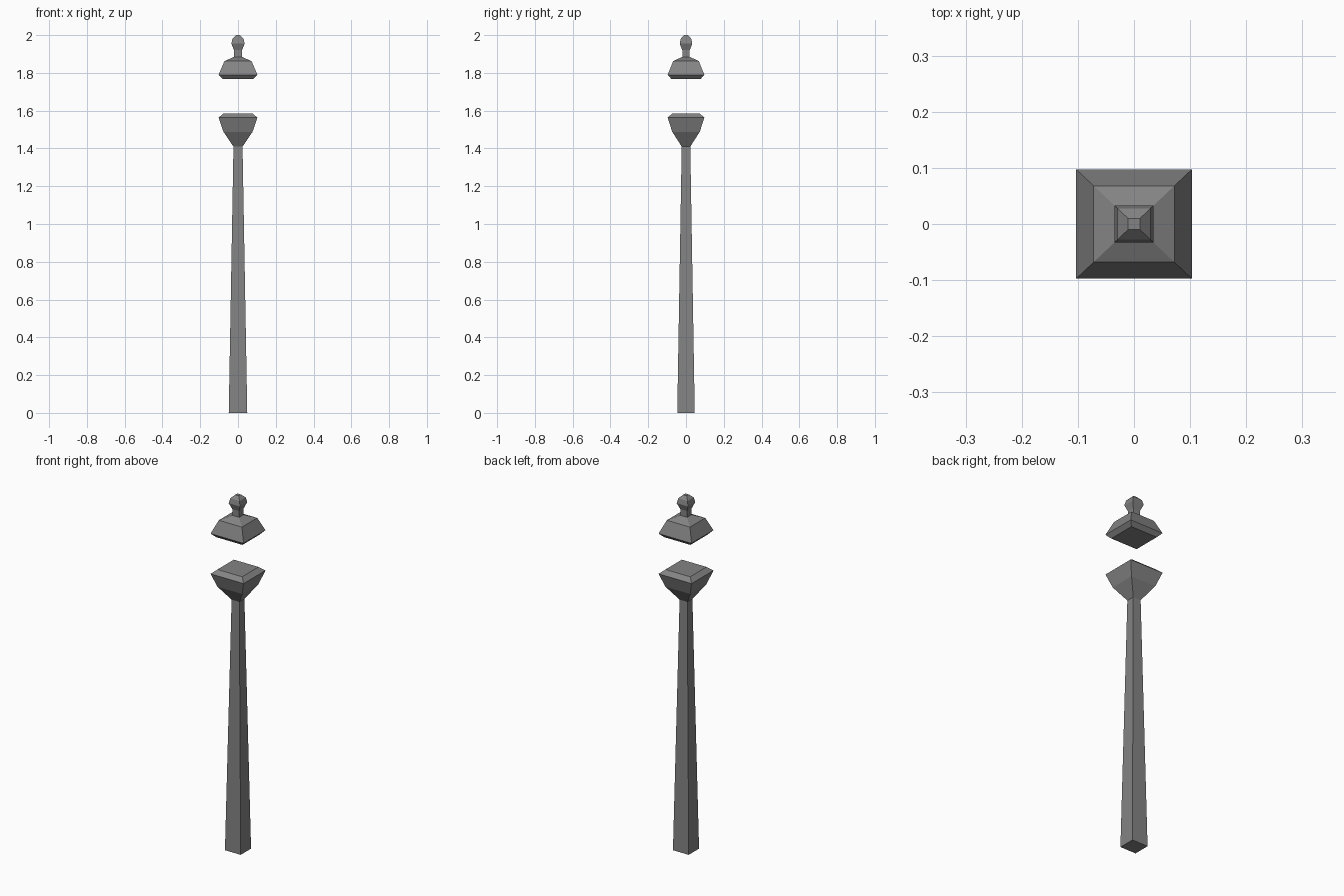
import bpy, bmesh

if "Cube" in bpy.data.objects:
    bpy.data.objects.remove(bpy.data.objects["Cube"])

RATIO = 0.945  # depth relative to width

iron = bpy.data.materials.new("dark_iron")
iron.diffuse_color = (0.23, 0.23, 0.23, 1)
iron.use_nodes = True
iron.node_tree.nodes["Principled BSDF"].inputs["Base Color"].default_value = iron.diffuse_color


def square_loft(name, profile):
    """Stack rectangular rings given as (half width, z), closed at both ends."""
    bm = bmesh.new()
    rings = []
    for h, z in profile:
        d = h * RATIO
        rings.append([bm.verts.new((x * h, y * d, z))
                      for x, y in ((-1, -1), (1, -1), (1, 1), (-1, 1))])
    for a, b in zip(rings, rings[1:]):
        for i in range(4):
            j = (i + 1) % 4
            bm.faces.new((a[i], a[j], b[j], b[i]))
    bm.faces.new(rings[0][::-1])
    bm.faces.new(rings[-1])
    mesh = bpy.data.meshes.new(name)
    bm.to_mesh(mesh)
    bm.free()
    mesh.materials.append(iron)
    obj = bpy.data.objects.new(name, mesh)
    bpy.context.collection.objects.link(obj)
    return obj


# Tapered post with flared cup on top
square_loft("post_and_cup", [(0.049, 0), (0.024, 1.41), (0.077, 1.488),
                             (0.103, 1.563), (0.077, 1.585)])

# Floating cap with square finial
square_loft("cap_and_finial", [(0.082, 1.768), (0.103, 1.790), (0.072, 1.862),
                               (0.021, 1.885), (0.021, 1.92), (0.035, 1.955),
                               (0.029, 1.982), (0.0107, 2.0)])
